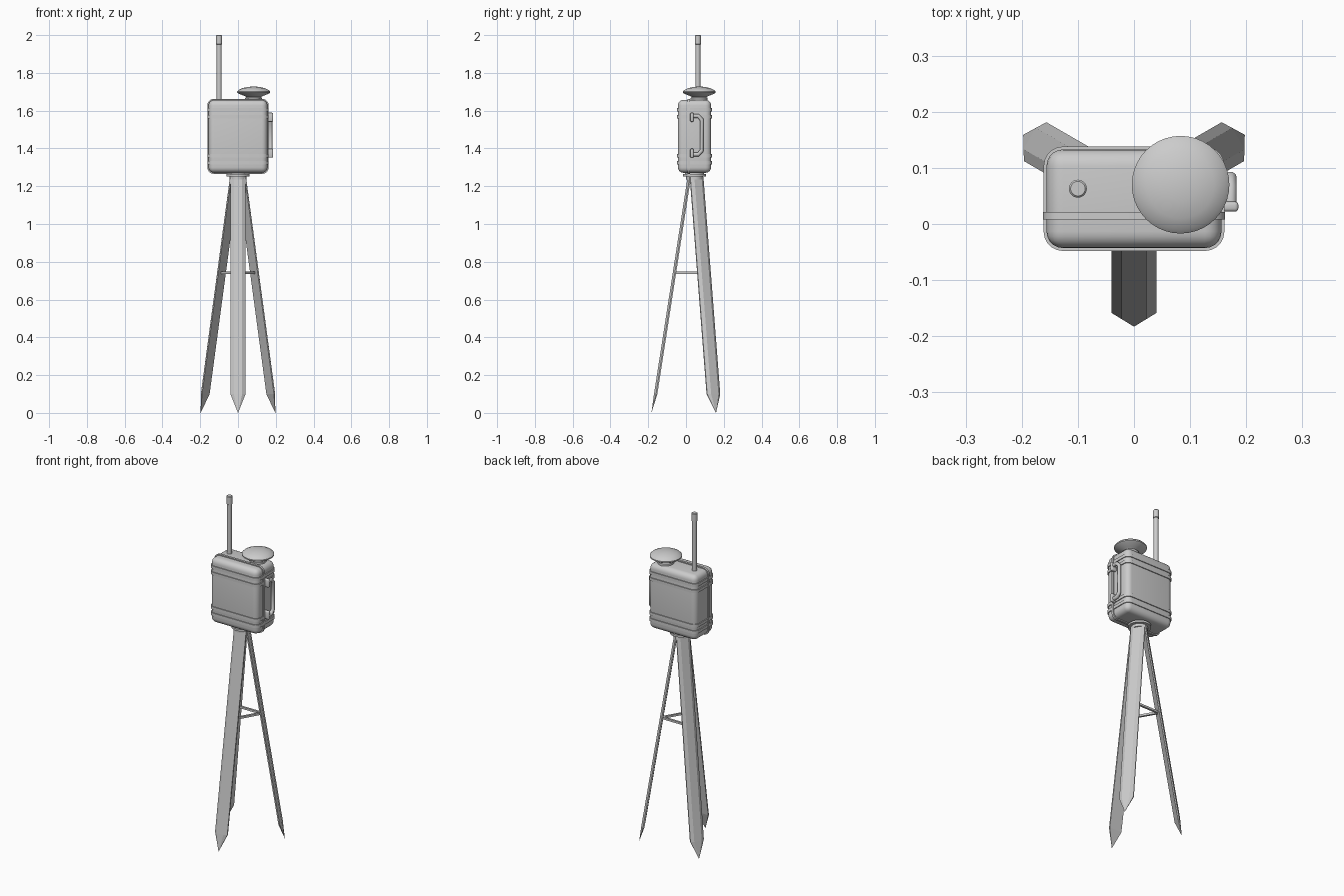
import bpy, bmesh
from math import sin, cos, pi, radians
from mathutils import Vector, Matrix

old = bpy.data.objects.get("Cube")
if old:
    bpy.data.objects.remove(old, do_unlink=True)

# one painted-metal colour
grey = bpy.data.materials.new("plain_grey")
grey.use_nodes = True
tone = (0.6, 0.6, 0.6, 1)
grey.diffuse_color = tone
grey.node_tree.nodes["Principled BSDF"].inputs["Base Color"].default_value = tone

HUB = Vector((0, 0.045, 0))


def finish(name, bm, smooth=True):
    bmesh.ops.recalc_face_normals(bm, faces=bm.faces)
    mesh = bpy.data.meshes.new(name)
    bm.to_mesh(mesh)
    bm.free()
    obj = bpy.data.objects.new(name, mesh)
    bpy.context.collection.objects.link(obj)
    mesh.materials.append(grey)
    if smooth:
        bpy.ops.object.select_all(action='DESELECT')
        obj.select_set(True)
        bpy.context.view_layer.objects.active = obj
        bpy.ops.object.shade_smooth_by_angle(angle=radians(35))
    return obj


def box(name, low, high, radius=0, axis=None, segments=5):
    """Box with rounded edges: all of them, or only those along one axis."""
    bm = bmesh.new()
    low, high = Vector(low), Vector(high)
    size = high - low
    bmesh.ops.create_cube(bm, size=1, matrix=Matrix.Translation((low + high) / 2)
                          @ Matrix.Diagonal((*size, 1)))
    if radius:
        edges = [e for e in bm.edges if axis is None or
                 abs(e.verts[0].co[axis] - e.verts[1].co[axis]) > size[axis] / 2]
        bmesh.ops.bevel(bm, geom=edges, offset=radius, segments=segments,
                        profile=0.5, affect='EDGES')
    return finish(name, bm)


def lathe(name, centre, profile, sides=40):
    """Solid of revolution from (radius, z) points."""
    bm = bmesh.new()
    pts = [bm.verts.new((centre[0] + r, centre[1], z)) for r, z in profile]
    edges = [bm.edges.new(pair) for pair in zip(pts, pts[1:])]
    bmesh.ops.spin(bm, geom=pts + edges, cent=(*centre, 0), axis=(0, 0, 1),
                   angle=2 * pi, steps=sides)
    bmesh.ops.remove_doubles(bm, verts=bm.verts, dist=0.0003)
    return finish(name, bm)


def leg(name, angle):
    """Tapered-tip leg with a chamfered outer side."""
    out = Vector((cos(angle), sin(angle), 0))
    side = Vector((-sin(angle), cos(angle), 0))
    section = [(0.022, 0), (0.04, 0.011), (0.04, 0.018)]
    section += [(-t, d) for t, d in reversed(section)]
    bm = bmesh.new()

    def ring(z):
        reach = 0.23 - 0.155 * z
        return [bm.verts.new(HUB + side * t + out * (reach - d) + Vector((0, 0, z)))
                for t, d in section]

    top, low = ring(1.25), ring(0.1)
    tip = bm.verts.new(HUB + out * 0.228)
    bm.faces.new(top)
    for i in range(len(section)):
        j = (i + 1) % len(section)
        bm.faces.new((top[i], top[j], low[j], low[i]))
        bm.faces.new((low[i], low[j], tip))
    return finish(name, bm, smooth=False)


def brace(name, a, b):
    """Flat bar between two legs."""
    start = HUB + Vector((cos(a), sin(a), 0)) * 0.104
    end = HUB + Vector((cos(b), sin(b), 0)) * 0.104
    along = end - start
    bm = bmesh.new()
    bmesh.ops.create_cube(bm, size=1, matrix=Matrix.Translation((start + end) / 2 + Vector((0, 0, 0.742)))
                          @ along.to_track_quat('X', 'Z').to_matrix().to_4x4()
                          @ Matrix.Diagonal((along.length, 0.012, 0.012, 1)))
    return finish(name, bm, smooth=False)


# tripod
angles = {"front": -pi / 2, "back_left": pi / 6, "back_right": pi * 5 / 6}
names = list(angles)
for i, key in enumerate(names):
    leg(key + "_leg", angles[key])
    brace(key + "_brace", angles[key], angles[names[(i + 1) % 3]])
lathe("tripod_head", HUB[:2], [(0, 1.235), (0.045, 1.235), (0.045, 1.252), (0.062, 1.252),
                               (0.062, 1.264), (0.05, 1.264), (0.05, 1.28), (0, 1.28)])

# case with seam band and ribs
box("case", (-0.156, -0.043, 1.271), (0.156, 0.133, 1.657), 0.03)
box("case_seam", (-0.162, 0.008, 1.265), (0.162, 0.021, 1.663), 0.034, axis=1)
for i, z in enumerate((1.325, 1.362, 1.568, 1.605)):
    box(f"case_rib_{i + 1}", (-0.161, -0.048, z - 0.009), (0.161, 0.138, z + 0.009), 0.034, axis=2)

# carry handle folded against the left side
path = [(0.03, 1.572), (0.065, 1.572), (0.083, 1.552), (0.083, 1.388), (0.065, 1.368), (0.03, 1.368)]
curve = bpy.data.curves.new("handle_path", 'CURVE')
curve.dimensions = '3D'
curve.bevel_depth = 0.011
curve.bevel_resolution = 3
curve.use_fill_caps = True
spline = curve.splines.new('POLY')
spline.points.add(len(path) - 1)
for point, (y, z) in zip(spline.points, path):
    point.co = (0.172, y, z, 1)
spline.use_smooth = True
curve.materials.append(grey)
bpy.context.collection.objects.link(bpy.data.objects.new("handle", curve))
for name, z in (("upper", 1.565), ("lower", 1.375)):
    box(name + "_handle_hinge", (0.15, 0.022, z - 0.024), (0.186, 0.04, z + 0.024), 0.006, segments=3)

# dish antenna
lathe("dish_antenna", (0.083, 0.07),
      [(0, 1.65), (0.045, 1.65), (0.045, 1.668), (0.038, 1.672), (0.05, 1.678), (0.08, 1.69),
       (0.087, 1.695), (0.087, 1.702), (0.08, 1.709), (0.06, 1.719), (0.03, 1.726), (0, 1.728)])

# whip mast with a thicker cap
lathe("mast", (-0.1, 0.063), [(0, 1.65), (0.013, 1.65), (0.013, 1.95), (0.016, 1.952),
                              (0.016, 1.997), (0.013, 2), (0, 2)], sides=24)
